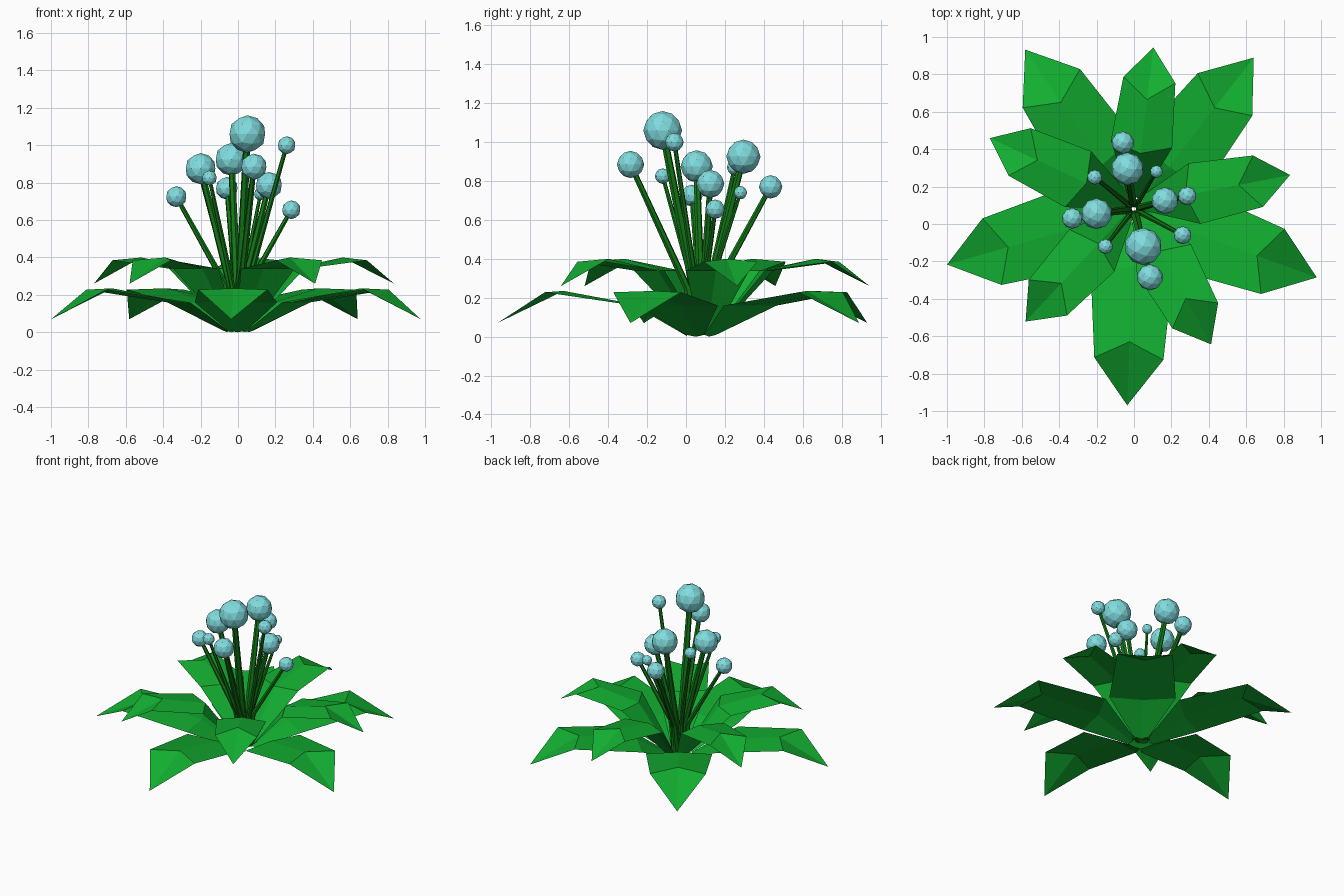
import bpy, bmesh, math
from mathutils import Vector

cube = bpy.data.objects.get("Cube")
if cube:
    bpy.data.objects.remove(cube, do_unlink=True)


def material(name, rgb):
    mat = bpy.data.materials.new(name)
    mat.use_nodes = True
    mat.diffuse_color = (*rgb, 1)
    mat.node_tree.nodes["Principled BSDF"].inputs["Base Color"].default_value = (*rgb, 1)
    return mat


LEAF = material("leaf_green", (0.006, 0.42, 0.03))
STEM = material("stem_green", (0.006, 0.19, 0.008))
BERRY = material("pale_aqua", (0.22, 0.72, 0.74))


def finish(name, bm, mat):
    mesh = bpy.data.meshes.new(name)
    bm.to_mesh(mesh)
    bm.free()
    mesh.materials.append(mat)
    obj = bpy.data.objects.new(name, mesh)
    bpy.context.collection.objects.link(obj)
    return obj


def leaf(name, angle, centre, rows, tip):
    """Folded leaf; each row is edge reach, half width, edge z, ridge reach, ridge z."""
    bm = bmesh.new()
    along = Vector((math.cos(angle), math.sin(angle), 0))
    side = Vector((-along.y, along.x, 0))
    up = Vector((0, 0, 1))

    def vert(reach, offset, z):
        return bm.verts.new(centre + along * reach + side * offset + up * z)

    grid = [(vert(r, -w, z), vert(rr, 0, rz), vert(r, w, z)) for r, w, z, rr, rz in rows]
    for a, b in zip(grid, grid[1:]):
        for i in range(2):
            bm.faces.new((a[i], b[i], b[i + 1], a[i + 1]))
    end = vert(tip[0], 0, tip[1])
    for i in range(2):
        bm.faces.new((grid[-1][i], end, grid[-1][i + 1]))
    finish(name, bm, LEAF)


# Two whorls of five leaves
lower_rows = [(0.07, 0.05, 0.01, 0.06, 0.0),
              (0.33, 0.22, 0.16, 0.30, 0.16),
              (0.79, 0.185, 0.228, 0.70, 0.235)]
upper_rows = [(0.05, 0.04, 0.02, 0.04, 0.01),
              (0.33, 0.165, 0.34, 0.28, 0.34),
              (0.675, 0.14, 0.385, 0.57, 0.40)]
for k in range(5):
    leaf(f"lower_leaf_{k + 1}", math.radians(52 + 72 * k), Vector((0, 0.07, 0)),
         lower_rows, (1.04, 0.07))
    leaf(f"upper_leaf_{k + 1}", math.radians(11 + 72 * k), Vector((0, 0.1, 0)),
         upper_rows, (0.85, 0.26))


def tube(name, points, radii, sides=6):
    bm = bmesh.new()
    axis = (points[-1] - points[0]).normalized()
    u = axis.orthogonal().normalized()
    v = axis.cross(u)
    rings = []
    for p, r in zip(points, radii):
        turns = [2 * math.pi * i / sides for i in range(sides)]
        rings.append([bm.verts.new(p + (u * math.cos(t) + v * math.sin(t)) * r) for t in turns])
    for a, b in zip(rings, rings[1:]):
        for i in range(sides):
            j = (i + 1) % sides
            bm.faces.new((a[i], a[j], b[j], b[i]))
    bm.faces.new(rings[0][::-1])
    bm.faces.new(rings[-1])
    finish(name, bm, STEM)


# Berries on leaning stems: x, y, z, radius
berries = [(0.05, -0.12, 1.06, 0.10), (0.26, -0.06, 1.00, 0.048),
           (-0.035, 0.295, 0.925, 0.088), (0.085, -0.285, 0.885, 0.07),
           (-0.20, 0.055, 0.875, 0.083), (-0.153, -0.12, 0.825, 0.04),
           (-0.06, 0.435, 0.77, 0.06), (0.165, 0.125, 0.785, 0.072),
           (-0.33, 0.03, 0.725, 0.056), (0.285, 0.15, 0.655, 0.05),
           (-0.21, 0.25, 0.87, 0.04), (0.12, 0.28, 0.74, 0.034)]
root = Vector((0, 0.08, 0))
for n, (x, y, z, r) in enumerate(berries, 1):
    top = Vector((x, y, z))
    lean = Vector((x, y, 0)) - root
    foot = root + lean.normalized() * 0.03 + Vector((0, 0, 0.03))
    bend = root + lean * 0.2 + Vector((0, 0, 0.25))
    tube(f"stem_{n}", [foot, bend, top], [0.022, 0.008 + r * 0.17, 0.004 + r * 0.15])
    bm = bmesh.new()
    bmesh.ops.create_icosphere(bm, subdivisions=2, radius=r)
    berry = finish(f"berry_{n}", bm, BERRY)
    berry.location = top
